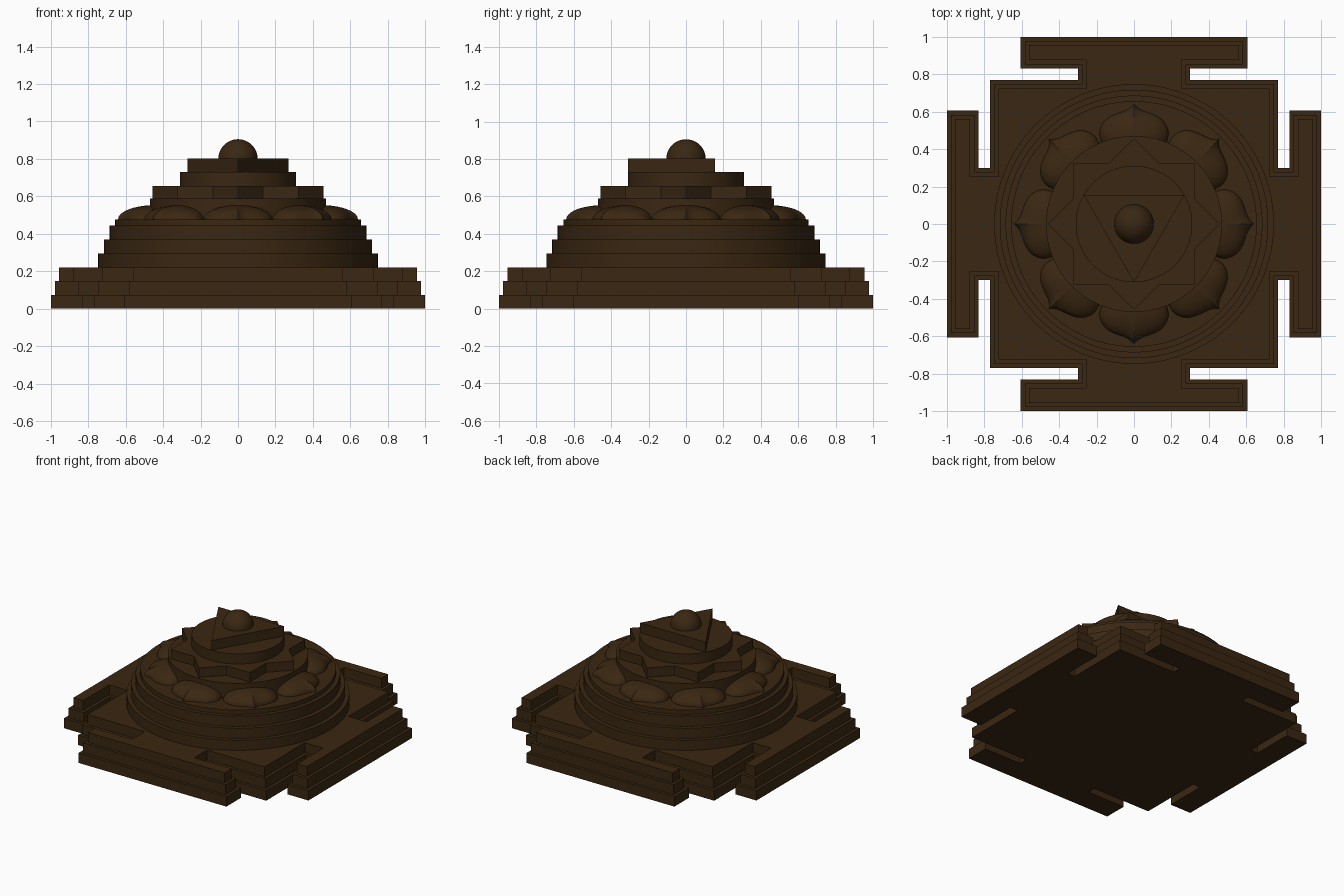
import bpy, bmesh, math
from mathutils import Matrix

if "Cube" in bpy.data.objects:
    bpy.data.objects.remove(bpy.data.objects["Cube"])

mat = bpy.data.materials.new("dark_brown")
mat.diffuse_color = (0.042, 0.020, 0.006, 1)
mat.use_nodes = True
mat.node_tree.nodes["Principled BSDF"].inputs["Base Color"].default_value = mat.diffuse_color


def finish(name, bm, smooth=False):
    bmesh.ops.recalc_face_normals(bm, faces=bm.faces)
    me = bpy.data.meshes.new(name)
    bm.to_mesh(me)
    bm.free()
    me.materials.append(mat)
    ob = bpy.data.objects.new(name, me)
    bpy.context.collection.objects.link(ob)
    if smooth:
        bpy.context.view_layer.objects.active = ob
        bpy.ops.object.select_all(action='DESELECT')
        ob.select_set(True)
        bpy.ops.object.shade_smooth_by_angle(angle=math.radians(35))
    return ob


def prism(name, pts, z0, z1, smooth=False):
    bm = bmesh.new()
    lo = [bm.verts.new((x, y, z0)) for x, y in pts]
    hi = [bm.verts.new((x, y, z1)) for x, y in pts]
    n = len(pts)
    bm.faces.new(lo[::-1])
    bm.faces.new(hi)
    for i in range(n):
        j = (i + 1) % n
        bm.faces.new((lo[i], lo[j], hi[j], hi[i]))
    return finish(name, bm, smooth)


def ring(r, n, start=0.0):
    return [(r * math.cos(start + 2 * math.pi * i / n),
             r * math.sin(start + 2 * math.pi * i / n)) for i in range(n)]


# Square base with four T-shaped gates, in three inset tiers
def gate_outline(d):
    a, n, b, e, o = 0.77 - d, 0.30 - d, 0.83 + d, 0.605 - d, 1.0 - d
    side = [(a, a), (n, a), (n, b), (e, b), (e, o),
            (-e, o), (-e, b), (-n, b), (-n, a)]
    pts = []
    for _ in range(4):
        pts += side
        side = [(-y, x) for x, y in side]
    return pts


for i in range(3):
    prism(f"base_tier_{i + 1}", gate_outline(0.0225 * i), 0.0735 * i, 0.0735 * (i + 1))

# Round steps
for name, r, z0, z1 in (("round_step_1", 0.747, 0.22, 0.295),
                        ("round_step_2", 0.717, 0.295, 0.37),
                        ("round_step_3", 0.686, 0.37, 0.445),
                        ("round_step_4", 0.656, 0.445, 0.477),
                        ("flower_disc", 0.47, 0.477, 0.587),
                        ("upper_disc", 0.311, 0.655, 0.731)):
    prism(name, ring(r, 128), z0, z1, True)

# Eight pillowed petals with pointed tips, outline smoothed from a half profile
HALF = [(0.0, 0.641), (0.018, 0.622), (0.045, 0.606), (0.085, 0.592), (0.125, 0.575),
        (0.157, 0.55), (0.176, 0.52), (0.184, 0.49), (0.18, 0.455), (0.162, 0.41),
        (0.13, 0.36), (0.07, 0.31)]


def spline(p):
    out = []
    for i in range(len(p) - 1):
        q = [p[max(i - 1, 0)], p[i], p[i + 1], p[min(i + 2, len(p) - 1)]]
        for t in (0, 1 / 3, 2 / 3):
            out.append(tuple(0.5 * (2 * b + (c - a) * t + (2 * a - 5 * b + 4 * c - d) * t * t
                                    + (3 * b - a - 3 * c + d) * t ** 3)
                             for a, b, c, d in zip(*q)))
    return out + [p[-1]]


half = spline(HALF)
outline = half + [(-x, y) for x, y in half[:0:-1]]
for k in range(8):
    bm = bmesh.new()
    prev = None
    n = len(outline)
    for s in range(10):
        ang = math.radians(9.5 * s)
        f, z = math.cos(ang), 0.476 + 0.076 * math.sin(ang)
        cur = [bm.verts.new((x * f, 0.45 + (y - 0.45) * f, z)) for x, y in outline]
        if prev:
            for i in range(n):
                j = (i + 1) % n
                bm.faces.new((prev[i], prev[j], cur[j], cur[i]))
        else:
            bm.faces.new(cur[::-1])
        prev = cur
    bm.faces.new(prev)
    bm.transform(Matrix.Rotation(math.radians(45 * k), 4, 'Z'))
    finish(f"petal_{k + 1}", bm, True)

# Eight-pointed star: two overlapping squares traced as one outline
tip, s = 0.457, 0.457 / math.sqrt(2)
inner = s / math.cos(math.pi / 8)
star = []
for p, q in zip(ring(tip, 8), ring(inner, 8, math.pi / 8)):
    star += [p, q]
prism("star_tier", star, 0.587, 0.656)

# Triangle pointing to the front
prism("triangle_tier", ring(0.311, 3, -math.pi / 2), 0.731, 0.803)

# Crowning dome
bm = bmesh.new()
bmesh.ops.create_uvsphere(bm, u_segments=48, v_segments=24, radius=0.105,
                          matrix=Matrix.Translation((0, 0, 0.80)))
bmesh.ops.bisect_plane(bm, geom=bm.verts[:] + bm.edges[:] + bm.faces[:],
                       plane_co=(0, 0, 0.79), plane_no=(0, 0, -1), clear_outer=True)
finish("crown_dome", bm, True)
